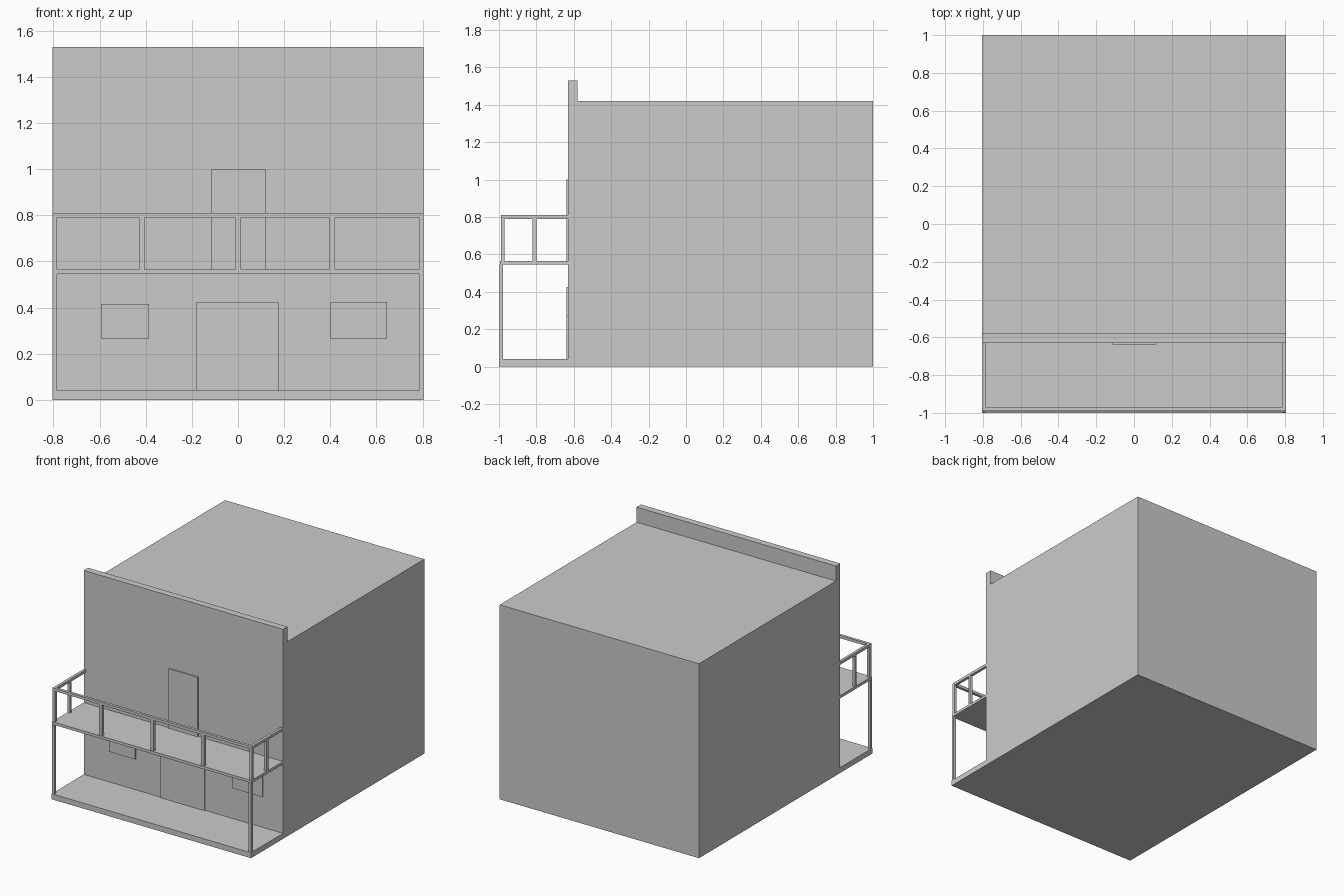
import bpy, bmesh

if "Cube" in bpy.data.objects:
    bpy.data.objects.remove(bpy.data.objects["Cube"])

W = 0.805        # half width of the house
WALL = -0.63     # front wall plane


def finish(name, bm):
    bmesh.ops.recalc_face_normals(bm, faces=bm.faces)
    mesh = bpy.data.meshes.new(name)
    bm.to_mesh(mesh)
    bm.free()
    obj = bpy.data.objects.new(name, mesh)
    bpy.context.collection.objects.link(obj)
    return obj


def box(name, x0, x1, y0, y1, z0, z1):
    bm = bmesh.new()
    bmesh.ops.create_cube(bm, size=1)
    for v in bm.verts:
        v.co = (x1 if v.co.x > 0 else x0,
                y1 if v.co.y > 0 else y0,
                z1 if v.co.z > 0 else z0)
    return finish(name, bm)


# House body, parapet and porch floor as one side profile extruded across x
profile = [(-1, 0), (1, 0), (1, 1.42), (-0.58, 1.42), (-0.58, 1.53),
           (WALL, 1.53), (WALL, 0.04), (-1, 0.04)]
bm = bmesh.new()
face = bm.faces.new([bm.verts.new((-W, y, z)) for y, z in profile])
side = bmesh.ops.extrude_face_region(bm, geom=[face])
bmesh.ops.translate(bm, vec=(2 * W, 0, 0),
                    verts=[g for g in side["geom"] if isinstance(g, bmesh.types.BMVert)])
finish("house_body", bm)

# Balcony floor and front rail
box("balcony_floor", -W, W, -0.995, WALL, 0.545, 0.565)
box("front_rail", -W, W, -0.99, -0.97, 0.79, 0.81)

# Porch posts, balcony corner posts, side posts and side rails on both sides
for s, label in ((-1, "left"), (1, "right")):
    x0, x1 = sorted((s * W, s * (W - 0.02)))
    box(label + "_porch_post", x0, x1, -0.998, -0.978, 0.04, 0.545)
    box(label + "_balcony_corner_post", x0, x1, -0.99, -0.97, 0.565, 0.79)
    box(label + "_balcony_side_post", x0, x1, -0.82, -0.80, 0.565, 0.79)
    box(label + "_side_rail", x0, x1, -0.97, WALL, 0.79, 0.81)

# Balcony front posts
for i, x in enumerate((-0.417, 0, 0.408)):
    box(f"balcony_front_post_{i + 1}", x - 0.012, x + 0.012, -0.99, -0.97, 0.565, 0.79)

# Doors and windows standing slightly proud of the wall
for name, x0, x1, z0, z1 in (
        ("front_door", -0.18, 0.175, 0.04, 0.425),
        ("left_window", -0.595, -0.385, 0.265, 0.415),
        ("right_window", 0.40, 0.645, 0.265, 0.425),
        ("balcony_door", -0.115, 0.12, 0.565, 1.0)):
    box(name, x0, x1, WALL - 0.008, WALL, z0, z1)
